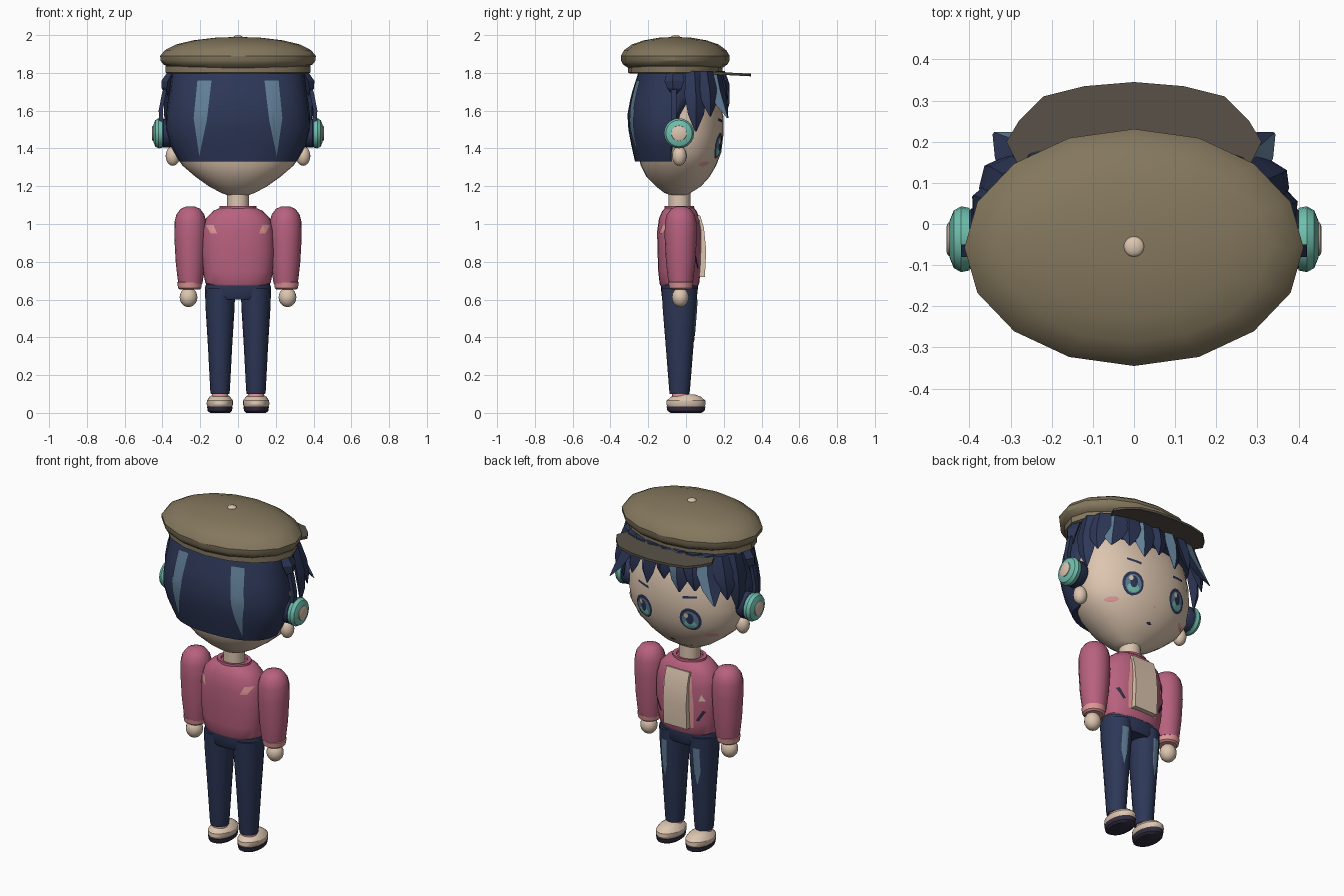
import bpy, bmesh
from math import sin, cos, pi, radians
from mathutils import Matrix, Vector
from mathutils.bvhtree import BVHTree

if "Cube" in bpy.data.objects:
    bpy.data.objects.remove(bpy.data.objects["Cube"])


def colour(name, *rgb):
    m = bpy.data.materials.new(name)
    m.use_nodes = True
    m.diffuse_color = (*rgb, 1)
    bsdf = next(n for n in m.node_tree.nodes if n.type == 'BSDF_PRINCIPLED')
    bsdf.inputs["Base Color"].default_value = (*rgb, 1)
    bsdf.inputs["Roughness"].default_value = 0.8
    return m


skin = colour("skin", .72, .56, .43)
navy = colour("navy", .026, .038, .095)
slate = colour("slate_blue", .12, .21, .31)
rose = colour("rose", .48, .12, .21)
blush = colour("light_pink", .75, .31, .31)
teal = colour("teal", .16, .52, .42)
plum = colour("dark_plum", .032, .026, .05)
olive = colour("olive", .23, .185, .11)
taupe = colour("taupe", .095, .08, .062)

trees, parts = {}, []
SIDES = ((1, "left"), (-1, "right"))


def finish(name, bm, *mats, closed=True):
    if closed:
        bmesh.ops.recalc_face_normals(bm, faces=bm.faces[:])
    trees[name] = BVHTree.FromBMesh(bm)
    me = bpy.data.meshes.new(name)
    bm.to_mesh(me)
    bm.free()
    for m in mats:
        me.materials.append(m)
    ob = bpy.data.objects.new(name, me)
    bpy.context.collection.objects.link(ob)
    parts.append(ob)


def loft(name, rings, mat, cx=0, cy=0, n=16, e=1.0, M=Matrix()):
    """Stack of oval rings: (height, x radius, back radius, front radius)."""
    bm = bmesh.new()
    rows = []
    for z, rx, *ry in rings:
        back, front = (ry[0], ry[-1]) if ry else (rx, rx)
        row = []
        for i in range(n):
            c, s = cos(2 * pi * i / n), sin(2 * pi * i / n)
            x = rx * abs(c) ** e * (1 if c > 0 else -1)
            y = abs(s) ** e * (front if s > 0 else -back)
            row.append(bm.verts.new(M @ Vector((cx + x, cy + y, z))))
        rows.append(row)
    for a, b in zip(rows, rows[1:]):
        for i in range(n):
            j = (i + 1) % n
            bm.faces.new((a[i], a[j], b[j], b[i]))
    bm.faces.new(rows[0])
    bm.faces.new(rows[-1])
    finish(name, bm, mat)


def ball(name, centre, size, mat):
    bm = bmesh.new()
    bmesh.ops.create_uvsphere(bm, u_segments=16, v_segments=10, radius=1,
                              matrix=Matrix.Translation(centre) @ Matrix.Diagonal((*size, 1)))
    finish(name, bm, mat)


def prism(name, pts, vec, mat):
    """Flat outline pushed along a vector."""
    bm = bmesh.new()
    f = bm.faces.new([bm.verts.new(p) for p in pts])
    ext = bmesh.ops.extrude_face_region(bm, geom=[f], use_keep_orig=True)["geom"]
    bmesh.ops.translate(bm, vec=vec, verts=[g for g in ext if isinstance(g, bmesh.types.BMVert)])
    finish(name, bm, mat)


def plate(name, target, outline, mat, side=1, lift=.004):
    """Thin painted patch: an x-z outline projected along y onto a part."""
    pts = [Vector(p) for p in outline]
    if len(pts) < 10:
        pts = [a.lerp(b, t / 4) for a, b in zip(pts, pts[1:] + pts[:1]) for t in range(4)]
    mid = sum(pts, Vector((0, 0))) / len(pts)
    bm = bmesh.new()

    def drop(p):
        hit = trees[target].ray_cast(Vector((p.x, 2 * side, p.y)), Vector((0, -side, 0)))[0]
        hit = hit or trees[target].find_nearest(Vector((p.x, side * .1, p.y)))[0]
        return bm.verts.new(hit + Vector((0, side * lift, 0)))

    hub = drop(mid)
    rows = [[drop(mid.lerp(p, t / 3)) for p in pts] for t in (1, 2, 3)]
    n = len(pts)
    for i in range(n):
        j = (i + 1) % n
        bm.faces.new((hub, rows[0][i], rows[0][j]))
        for a, b in zip(rows, rows[1:]):
            bm.faces.new((a[i], b[i], b[j], a[j]))
    bm.normal_update()
    if sum(f.normal.y * f.calc_area() for f in bm.faces) * side < 0:
        bmesh.ops.reverse_faces(bm, faces=bm.faces[:])
    finish(name, bm, mat, closed=False)


def oval(x, z, rx, rz, n=16):
    return [(x + rx * cos(2 * pi * i / n), z + rz * sin(2 * pi * i / n)) for i in range(n)]


def lock(name, phi, tip, w, flare, striped=False):
    """Faceted hair lock hanging from under the cap."""
    a = radians(phi)
    along, out = Vector((cos(a), -sin(a), 0)), Vector((sin(a), cos(a), 0))
    base = 1 + .1 * sin(2 * a) ** 2
    bm = bmesh.new()
    rows = []
    for t, k, wide in ((0, .95, .8), (.4, 1.03, 1.05), (.72, 1.04 + flare * .4, .75), (1, 1 + flare, .08)):
        k *= base
        c = Vector((.365 * k * sin(a), -.04 + .235 * k * cos(a), 1.81 + (tip - 1.81) * t))
        rows.append([bm.verts.new(c + along * u * w * wide + out * v * wide)
                     for u, v in ((-1, 0), (.15, .028), (1, 0), (0, -.03))])
    for p, q in zip(rows, rows[1:]):
        for i in range(4):
            j = (i + 1) % 4
            f = bm.faces.new((p[i], p[j], q[j], q[i]))
            f.material_index = int(striped and i == 1)
    bm.faces.new(rows[0])
    bm.faces.new(rows[-1])
    finish(name, bm, navy, slate)


# Head and neck
loft("head", [(1.15, .05, .04), (1.165, .09, .08, .06), (1.2, .155, .125, .115), (1.25, .225, .175, .16),
              (1.31, .295, .205, .195), (1.38, .34, .22, .222), (1.47, .355, .23, .233), (1.57, .35, .23, .233),
              (1.68, .335, .21, .205), (1.8, .27, .15, .15)], skin, cy=-.035, n=32, e=.93)
loft("neck", [(1.06, .058), (1.18, .058)], skin, cy=-.035)

# Hair shell and locks
loft("back_hair", [(1.33, .31, .19, .01), (1.42, .36, .21, .03), (1.5, .383, .225, .06), (1.58, .38, .23, .1),
                   (1.66, .37, .215, .18), (1.7, .362, .205, .28), (1.81, .35, .17, .27)],
     navy, cy=-.08, n=28, e=.85)
lock("centre_fringe", 0, 1.63, .055, .05)
for s, side in SIDES:
    for i, (phi, tip, w, flare, striped) in enumerate((
            (15, 1.58, .06, .08, True), (28, 1.61, .06, .12, False), (40, 1.56, .065, .32, True),
            (54, 1.57, .06, .12, False), (69, 1.49, .06, .04, False), (95, 1.68, .05, .02, False))):
        lock(f"{side}_hair_lock_{i}", s * phi, tip, w, flare, striped)
    plate(f"{side}_hair_shine", "back_hair",
          [(s * x, z) for x, z in ((.14, 1.76), (.215, 1.76), (.235, 1.56), (.205, 1.36), (.165, 1.55))],
          slate, -1, .006)

# Ears and headphones
for s, side in SIDES:
    ball(side + "_ear", (s * .345, -.035, 1.36), (.038, .038, .052), skin)
    M = Matrix.Translation((0, -.037, 1.48)) @ Matrix.Rotation(s * pi / 2, 4, 'Y')
    loft(side + "_ear_cushion", [(.34, .065), (.36, .075), (.395, .075), (.405, .065)], navy, M=M, n=20)
    loft(side + "_ear_cup", [(.4, .076), (.42, .08), (.438, .07), (.448, .045)], teal, M=M, n=20)
    loft(side + "_cup_button", [(.44, .042), (.452, .04), (.456, .03)], skin, M=M, n=20)
    edge = ((.415, 1.52), (.42, 1.6), (.403, 1.69), (.37, 1.79))
    prism(side + "_headphone_band",
          [(s * x, -.08, z) for x, z in edge] + [(s * (x - .022), -.08, z) for x, z in edge[::-1]],
          (0, .03, 0), navy)

# Face
for s, side in SIDES:
    x, z = s * .15, 1.415
    for i, (part, dx, dz, rx, rz, mat) in enumerate((
            ("eye_rim", 0, 0, .06, .068, navy), ("eye_iris", 0, -.004, .046, .054, slate),
            ("eye_glow", 0, -.028, .034, .024, teal), ("eye_pupil", 0, .006, .021, .034, navy),
            ("eye_glint", .018, .024, .012, .014, skin))):
        plate(f"{side}_{part}", "head", oval(x + dx, z + dz, rx, rz), mat, 1, .003 + i * .0015)
    plate(side + "_cheek", "head", oval(s * .235, 1.318, .03, .013), blush)
    plate(side + "_brow", "head", [(s * .11, 1.535), (s * .11, 1.55), (s * .19, 1.56), (s * .19, 1.548)], navy)
plate("mouth", "head", [(-.02, 1.243), (0, 1.252), (.02, 1.243), (0, 1.237)], plum)
plate("nose", "head", oval(0, 1.325, .007, .005, 10), blush)

# Cap
rx, ry = .412, .288
loft("cap_crown", [(z, rx * k, ry * k) for z, k in (
    (1.825, .86), (1.845, .96), (1.865, .995), (1.89, 1), (1.92, .94), (1.95, .8), (1.972, .58), (1.986, .3),
    (1.989, .1))], olive, cy=-.057)
loft("cap_band", [(1.797, .37, .24), (1.802, .385, .25), (1.835, .385, .25), (1.84, .37, .24)], olive, cy=-.057)
ball("cap_button", (0, -.055, 1.988), (.025, .025, .012), skin)
half = [(.12, .335), (.22, .31), (.28, .25), (.31, .2), (.26, .1)]
brim = [(0, .345)] + half + [(-x, y) for x, y in half[::-1]]
prism("cap_brim", [(x, y, 1.808 - .05 * (y - .1)) for x, y in brim], (0, 0, -.014), taupe)

# Jacket
loft("jacket", [(.675, .16, .1), (.685, .172, .105), (.75, .186, .112), (.86, .195, .116), (.96, .19, .118),
                (1.03, .17, .108), (1.07, .13, .09), (1.085, .095, .075)], rose, cy=-.035, n=24, e=.85)
loft("jacket_collar", [(1.07, .1, .08), (1.095, .098, .078), (1.095, .075, .065), (1.08, .07, .06)],
     rose, cy=-.035, n=20)
profile = ((.04, 1.04), (.075, 1.045), (.095, .98), (.107, .86), (.1, .72), (.04, .72))
prism("shirt_front", [(-.075, y, z) for y, z in profile], (.15, 0, 0), skin)
for s, side in SIDES:
    def mirror(*pts):
        return [(s * x, z) for x, z in pts]
    plate(side + "_jacket_edge", "jacket",
          mirror((.07, 1.02), (.085, 1.02), (.1, .86), (.095, .72), (.07, .72)), blush)
    plate(side + "_pocket", "jacket", mirror((.11, .77), (.125, .765), (.16, .825), (.145, .83)), plum)
    plate(side + "_back_mark", "jacket", mirror((.17, .995), (.13, .995), (.11, .95), (.145, .95)), blush, -1)
plate("chest_badge", "jacket", [(-.125, .885), (-.16, .885), (-.14, .925)], skin)

# Arms, legs and shoes
for s, side in SIDES:
    loft(side + "_sleeve", [(1.092, .025), (1.08, .052), (1.05, .074), (1.01, .084), (.93, .085), (.8, .078),
                            (.72, .069), (.685, .064)], rose, cx=s * .252, cy=-.028)
    loft(side + "_cuff", [(.695, .058), (.69, .066), (.66, .061), (.652, .05)], blush, cx=s * .256, cy=-.028)
    ball(side + "_hand", (s * .262, -.03, .612), (.047, .045, .052), skin)
    loft(side + "_trouser_leg", [(.1, .049, .052), (.12, .052, .055), (.35, .064, .073), (.56, .077, .09),
                                 (.66, .08, .095)], navy, cx=s * .095, cy=-.034)
    plate(side + "_trouser_shine", side + "_trouser_leg",
          [(s * x, z) for x, z in ((.085, .6), (.125, .6), (.125, .46), (.105, .38), (.09, .45))], slate)
    loft(side + "_sock", [(.07, .045), (.115, .042)], blush, cx=s * .095, cy=-.03)
    loft(side + "_shoe", [(.028, .062, .095), (.045, .07, .104), (.065, .069, .102), (.085, .055, .08),
                          (.098, .035, .045)], skin, cx=s * .096, n=20)
    loft(side + "_shoe_sole", [(0, .052, .08), (.01, .064, .098), (.034, .068, .103)], plum, cx=s * .096, n=20)
loft("trouser_hips", [(.6, .15, .085), (.615, .17, .093), (.66, .176, .098), (.695, .165, .1)],
     navy, cy=-.035, n=24, e=.9)

# Smooth shading with sharp edges kept
for ob in bpy.context.selected_objects:
    ob.select_set(False)
for ob in parts:
    ob.select_set(True)
bpy.context.view_layer.objects.active = parts[0]
bpy.ops.object.shade_smooth_by_angle(angle=radians(30))
